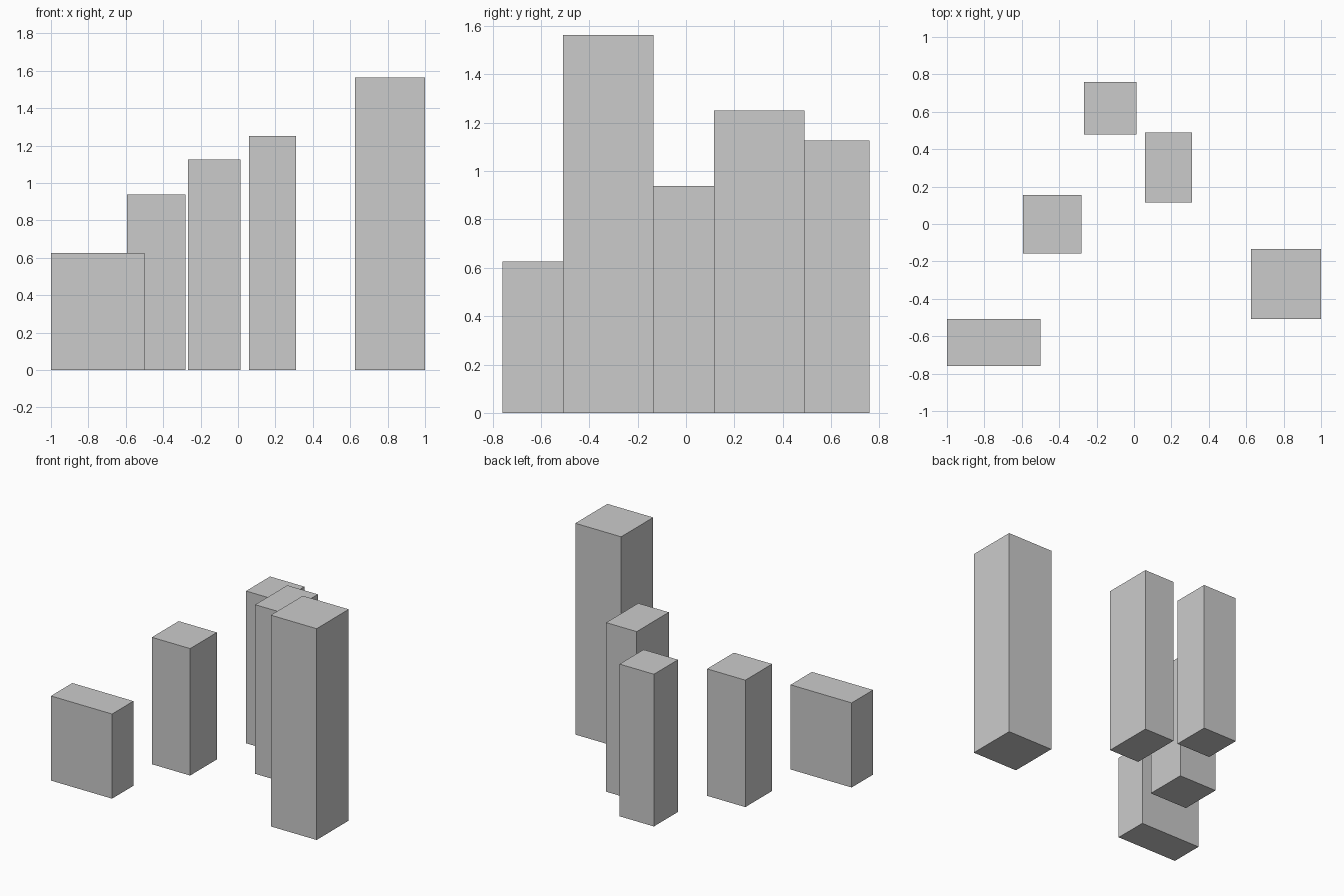
import bpy
from mathutils import Matrix, Vector
import bmesh

if "Cube" in bpy.data.objects:
    bpy.data.objects.remove(bpy.data.objects["Cube"])


def block(name, x, y, width, depth, height):
    """Upright block standing on z = 0, centred at (x, y)."""
    bm = bmesh.new()
    bmesh.ops.create_cube(bm, size=1)
    bmesh.ops.scale(bm, vec=(width, depth, height), verts=bm.verts)
    bmesh.ops.translate(bm, vec=(x, y, height / 2), verts=bm.verts)
    mesh = bpy.data.meshes.new(name)
    bm.to_mesh(mesh)
    bm.free()
    bpy.context.collection.objects.link(bpy.data.objects.new(name, mesh))


# Five separate towers, shortest to tallest
block("low_wide_tower", -0.75, -0.633, 0.50, 0.25, 0.626)
block("square_tower", -0.438, -0.001, 0.313, 0.313, 0.939)
block("back_tower", -0.128, 0.618, 0.281, 0.281, 1.126)
block("deep_tower", 0.185, 0.303, 0.25, 0.375, 1.251)
block("tallest_tower", 0.812, -0.321, 0.375, 0.375, 1.563)
